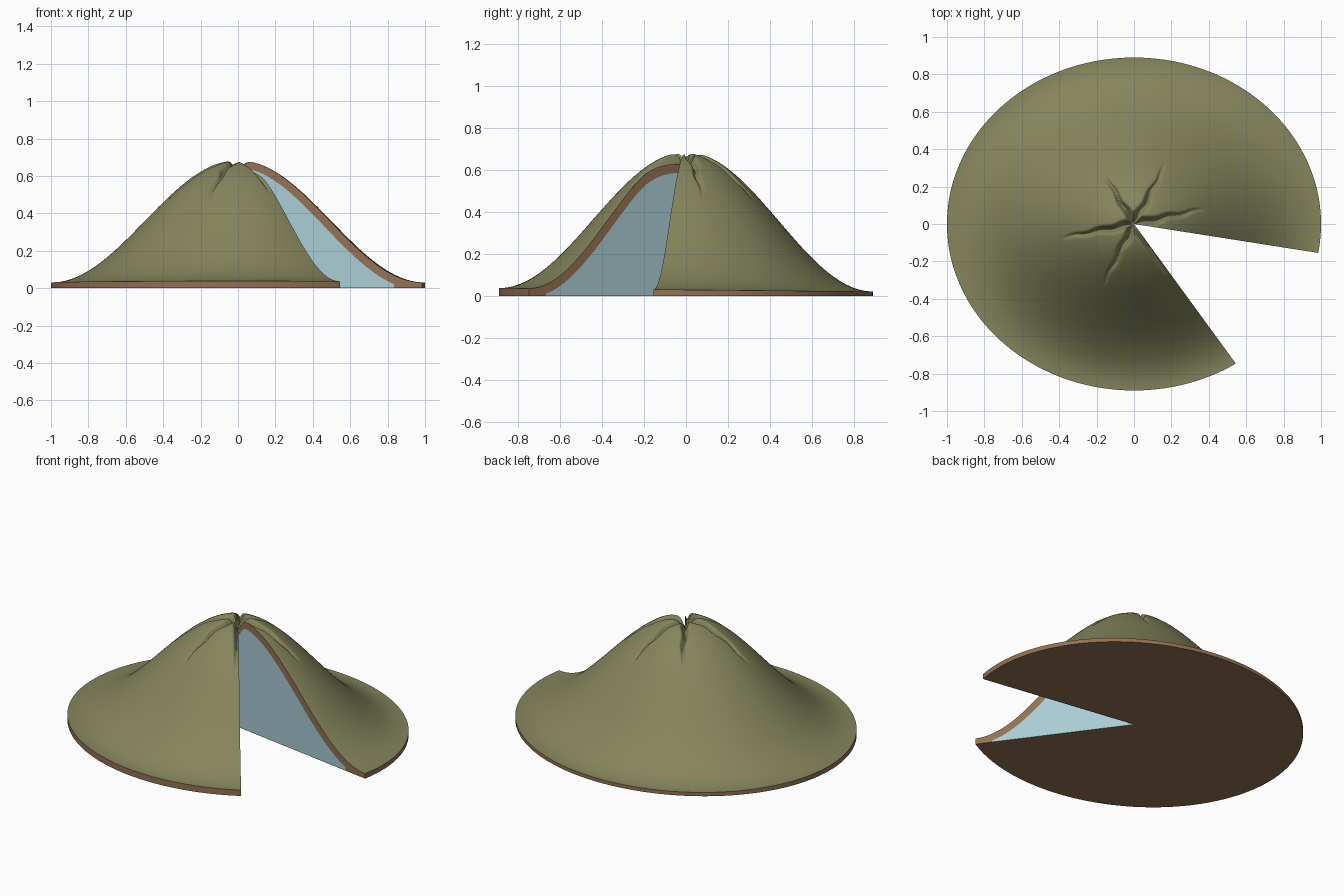
import bpy, bmesh, math
from math import sin, cos, pi, radians

if "Cube" in bpy.data.objects:
    bpy.data.objects.remove(bpy.data.objects["Cube"])

RX, RY = 1.0, 0.89
A0, A1 = radians(-10), radians(303)      # solid runs from A0 round to A1
NA, NR = 320, 90
CRACKS = [(12, .38), (62, .36), (121, .31), (191, .39), (243, .36), (303, .32)]


def material(name, rgb):
    m = bpy.data.materials.new(name)
    m.diffuse_color = (*rgb, 1)
    m.use_nodes = True
    m.node_tree.nodes["Principled BSDF"].inputs["Base Color"].default_value = m.diffuse_color
    return m


GREEN = material("grass", (.235, .235, .11))
BROWN = material("soil", (.29, .165, .085))
ICE = material("ice", (.40, .60, .66))


def crack_depth(x, y):
    # narrow jagged grooves radiating from the summit
    best = 0
    for deg, length in CRACKS:
        c, s = cos(radians(deg)), sin(radians(deg))
        along, side = x * c + y * s, -x * s + y * c
        if -.02 < along < length:
            f = 1 - max(along, 0) / length
            wob = .005 * sin(along * 45 + deg) if deg != 303 else 0
            w = .007 + .012 * f
            best = max(best, .06 * f ** .7 * math.exp(-((side - wob) / w) ** 2))
    return best


def top(t, a):
    rim = .03 - .008 * sin(a)
    x, y = RX * t * cos(a), RY * t * sin(a)
    return rim + (.685 - rim) * .5 * (1 + cos(pi * t)) - crack_depth(x, y)


def ice_radius(a):
    return .847 + .046 * (a - A0) / (A1 - A0)


def ice_top(t, a):
    slope = .655 * pi / 2 * sin(pi * t)
    return max(.012, top(t, a) - .042 * math.sqrt(1 + slope ** 2))


def point(t, a, z):
    return (RX * t * cos(a), RY * t * sin(a), z)


def finish(bm, name, mats):
    me = bpy.data.meshes.new(name)
    bm.to_mesh(me)
    bm.free()
    for m in mats:
        me.materials.append(m)
    ob = bpy.data.objects.new(name, me)
    bpy.context.collection.objects.link(ob)
    return ob


def dome(bm, height, radius, nr, na):
    # polar grid over the sector, returns the outer edge
    hub = bm.verts.new((0, 0, height(0, A0)))
    rows = []
    for i in range(na + 1):
        a = A0 + (A1 - A0) * i / na
        R = radius(a)
        rows.append([hub] + [bm.verts.new(point(R * j / nr, a, height(R * j / nr, a)))
                             for j in range(1, nr + 1)])
    for p, q in zip(rows, rows[1:]):
        bm.faces.new((hub, p[1], q[1])).smooth = True
        for j in range(1, nr):
            bm.faces.new((p[j], p[j + 1], q[j + 1], q[j])).smooth = True
    return [r[-1] for r in rows]


def skirt(bm, edge, z, mat):
    # vertical wall under the edge plus flat underside, on its own vertices
    up = [bm.verts.new(v.co) for v in edge]
    lo = [bm.verts.new((v.co.x, v.co.y, z)) for v in edge]
    for i in range(len(edge) - 1):
        f = bm.faces.new((up[i], lo[i], lo[i + 1], up[i + 1]))
        f.smooth, f.material_index = True, mat
    c = bm.verts.new((0, 0, z))
    low = [bm.verts.new(v.co) for v in lo]
    for i in range(len(low) - 1):
        bm.faces.new((c, low[i + 1], low[i])).material_index = mat


def cut_face(bm, pts, a, mat):
    vs = [bm.verts.new(point(t, a, z)) for t, z in pts]
    if a == A1:
        vs.reverse()
    bm.faces.new(vs).material_index = mat


# Soil cover: green surface, brown rim, underside and cut bands
bm = bmesh.new()
skirt(bm, dome(bm, top, lambda a: 1.0, NR, NA), 0, 1)
for a in (A0, A1):
    R = ice_radius(a)
    outer = [(j / NR, top(j / NR, a)) for j in range(NR + 1)]
    inner = [(R * j / 60, ice_top(R * j / 60, a)) for j in range(60, -1, -1)]
    cut_face(bm, (outer + [(1, 0), (R, 0)] + inner)[::-1], a, 1)
finish(bm, "soil_cover", [GREEN, BROWN])

# Ice core filling the hill
bm = bmesh.new()
skirt(bm, dome(bm, ice_top, ice_radius, 60, 160), .002, 0)
for a in (A0, A1):
    R = ice_radius(a)
    pts = [(R * j / 60, ice_top(R * j / 60, a)) for j in range(61)]
    cut_face(bm, (pts + [(R, 0.0005), (0, 0.0005)])[::-1], a, 0)
finish(bm, "ice_core", [ICE])
